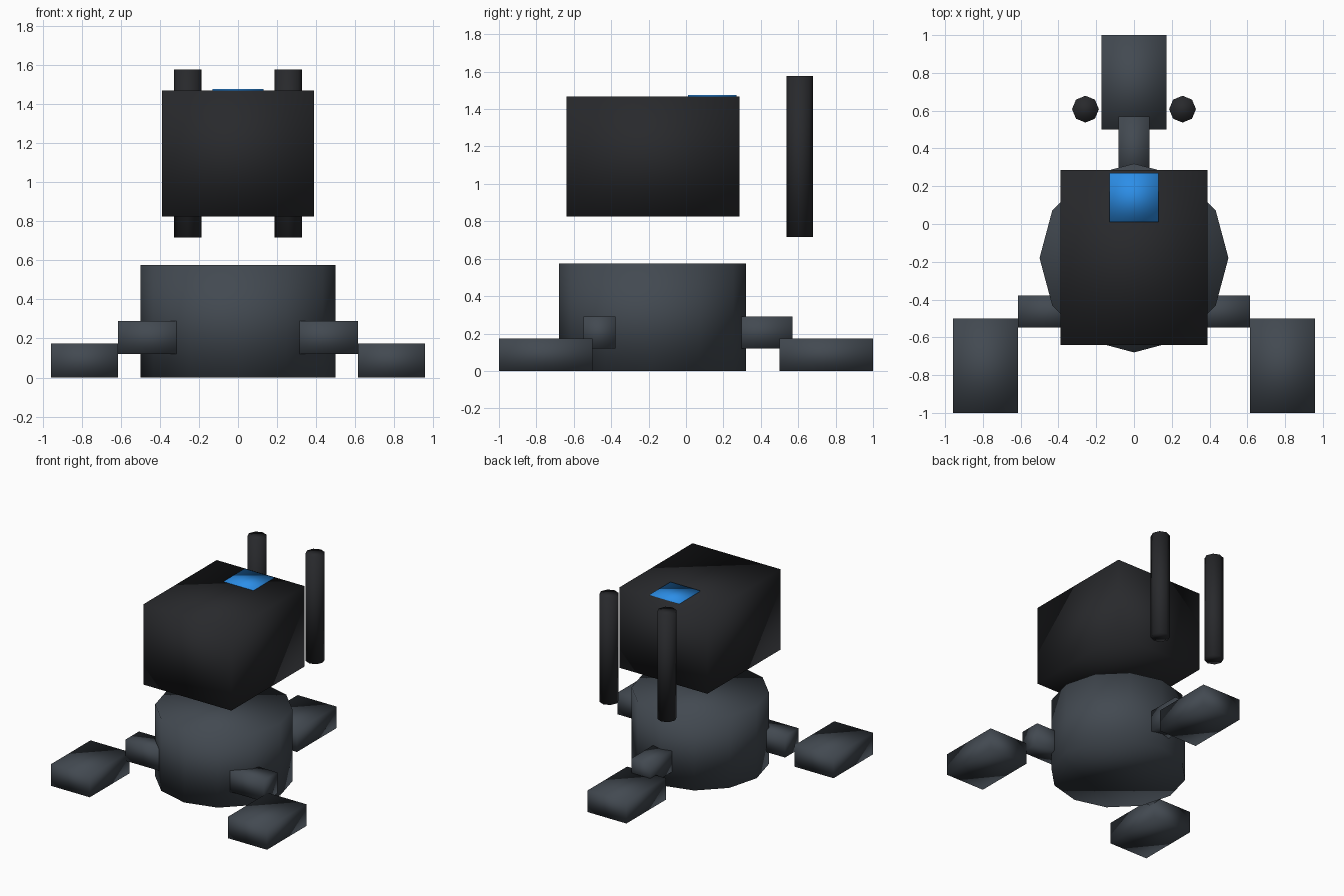
import bpy
import math

if "Cube" in bpy.data.objects:
    bpy.data.objects.remove(bpy.data.objects["Cube"])


def material(name, rgb):
    m = bpy.data.materials.new(name)
    m.diffuse_color = (*rgb, 1)
    m.use_nodes = True
    m.node_tree.nodes["Principled BSDF"].inputs["Base Color"].default_value = m.diffuse_color
    return m


SLATE = material("slate", (0.055, 0.067, 0.082))
BLACK = material("black", (0.021, 0.022, 0.025))
BLUE = material("blue", (0.025, 0.27, 0.8))


def finish(name, mat):
    ob = bpy.context.object
    ob.name = name
    ob.data.materials.append(mat)
    bpy.ops.object.transform_apply(location=False, rotation=True, scale=True)
    bpy.ops.object.shade_smooth()


def box(name, x, y, z, mat):
    """Box from (min, max) ranges."""
    bpy.ops.mesh.primitive_cube_add(size=1, location=[(a + b) / 2 for a, b in (x, y, z)])
    bpy.context.object.scale = [b - a for a, b in (x, y, z)]
    finish(name, mat)


def column(name, sides, radius, x, y, z, mat):
    """Upright low-poly cylinder with corners on the axes."""
    bpy.ops.mesh.primitive_cylinder_add(vertices=sides, radius=radius, depth=z[1] - z[0],
                                        location=(x, y, (z[0] + z[1]) / 2))
    finish(name, mat)


def mirrored(r, side):
    return sorted(v * side for v in r)


# Body and head
column("body", 12, 0.5, 0, -0.18, (0, 0.575), SLATE)
box("head", (-0.39, 0.39), (-0.64, 0.287), (0.825, 1.468), BLACK)
box("head_light", (-0.13, 0.13), (0.01, 0.27), (1.455, 1.476), BLUE)

# Rear leg
box("rear_leg", (-0.083, 0.083), (0.22, 0.57), (0.12, 0.29), SLATE)
box("rear_foot", (-0.172, 0.172), (0.5, 1.0), (0, 0.173), SLATE)

# Front legs and rear posts, one per side
for side, label in ((-1, "left"), (1, "right")):
    box(f"front_leg_{label}", mirrored((0.27, 0.613), side), (-0.548, -0.378), (0.12, 0.29), SLATE)
    box(f"front_foot_{label}", mirrored((0.613, 0.957), side), (-1.0, -0.5), (0, 0.173), SLATE)
    column(f"post_{label}", 8, 0.071, side * 0.257, 0.608, (0.717, 1.577), BLACK)
